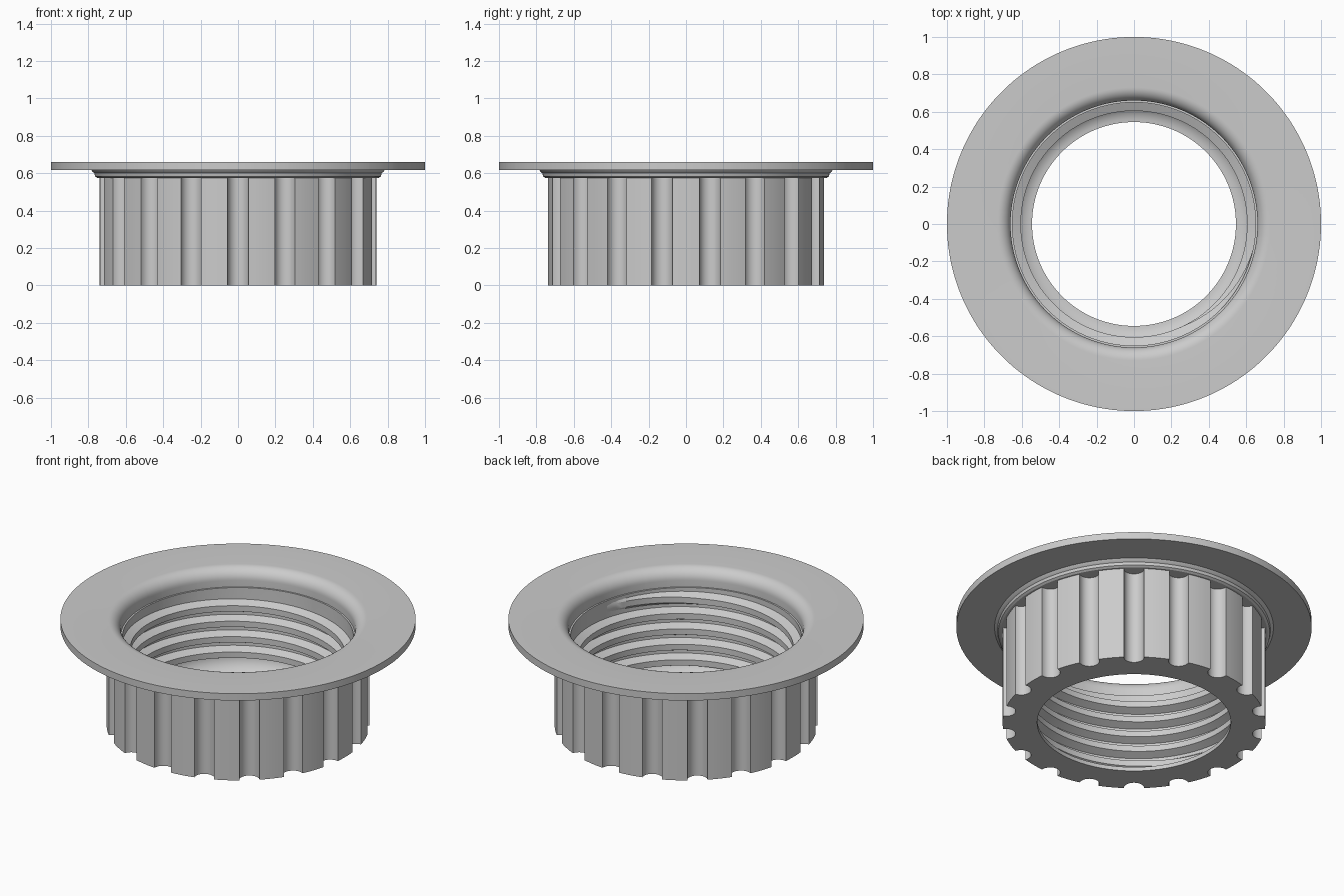
import bpy, bmesh
from math import sin, cos, atan2, hypot, pi, radians, floor

if "Cube" in bpy.data.objects:
    bpy.data.objects.remove(bpy.data.objects["Cube"])

GREY = bpy.data.materials.new("light grey")
GREY.use_nodes = True
colour = (0.6, 0.6, 0.6, 1)
GREY.diffuse_color = colour
GREY.node_tree.nodes["Principled BSDF"].inputs["Base Color"].default_value = colour

GROOVES = 18
BODY_R = 0.74
GROOVE_R = 0.057
ROOT_R, CREST_R = 0.65, 0.605
PITCH = 0.096


def skin(name, rings, close_around):
    """Join neighbouring rings of points with quads; each ring is closed."""
    bm = bmesh.new()
    rows = [[bm.verts.new(p) for p in ring] for ring in rings]
    n = len(rows[0])
    pairs = list(zip(rows, rows[1:]))
    if close_around:
        pairs.append((rows[-1], rows[0]))
    for a, b in pairs:
        for i in range(n):
            j = (i + 1) % n
            bm.faces.new((a[i], a[j], b[j], b[i]))
    if not close_around:
        bm.faces.new(rows[0])
        bm.faces.new(rows[-1])
    bmesh.ops.recalc_face_normals(bm, faces=bm.faces)
    mesh = bpy.data.meshes.new(name)
    bm.to_mesh(mesh)
    bm.free()
    mesh.materials.append(GREY)
    obj = bpy.data.objects.new(name, mesh)
    bpy.context.collection.objects.link(obj)
    bpy.ops.object.select_all(action="DESELECT")
    bpy.context.view_layer.objects.active = obj
    obj.select_set(True)
    bpy.ops.object.shade_smooth_by_angle(angle=radians(28))
    return obj


def arc(cx, cz, r, start, end, steps=10):
    angles = [radians(start + (end - start) * i / steps) for i in range(steps + 1)]
    return [(cx + r * cos(a), cz + r * sin(a)) for a in angles]


# Fluted outline: half-round grooves with plain arcs between them
outline = []
step = 2 * pi / GROOVES
for k in range(GROOVES):
    mid = -pi / 2 + k * step
    edge = atan2(GROOVE_R, BODY_R)
    outline.append((mid - edge - 0.0005, BODY_R))
    for i in range(11):
        t = pi * i / 10
        x = BODY_R - 0.006 - GROOVE_R * sin(t)
        y = -GROOVE_R * cos(t)
        outline.append((mid + atan2(y, x), hypot(x, y)))
    gap = step - 2 * edge
    for i in range(5):
        outline.append((mid + edge + 0.0005 + (gap - 0.001) * i / 5, BODY_R))


def circle(r, z):
    return [(r * cos(a), r * sin(a), z) for a, _ in outline]


def fluted(z):
    return [(r * cos(a), r * sin(a), z) for a, r in outline]


# Body, collar, flange and bore as one closed turned shell
collar = [(0.752, 0.575), (0.764, 0.583), (0.768, 0.6), (0.776, 0.606), (0.785, 0.617)]
flange = [(1.0, 0.617), (1.0, 0.66)]
mouth = arc(0.73, 0.59, 0.07, 90, 180)
bore = [(0.66, 0.55), (ROOT_R, 0.55)]
lip = arc(0.545, 0.13, 0.105, 0, -90)
shell = [circle(0.545, 0), fluted(0), fluted(0.575)]
shell += [circle(r, z) for r, z in collar + flange + mouth + bore + lip]
skin("flanged_body", shell, True)

# Internal screw thread, fading out at both ends
TURNS = 4.5
SEGMENTS = 96
END_ANGLE = radians(-10)
TOP_Z = 0.5
count = floor(TURNS * SEGMENTS)
thread = []
for i in range(count + 1):
    left = (count - i) / SEGMENTS
    a = END_ANGLE - left * 2 * pi
    z = TOP_Z - left * PITCH
    fade = min(1, left / 0.15, i / SEGMENTS / 0.15)
    crest = ROOT_R + 0.002 - (ROOT_R + 0.002 - CREST_R) * fade
    back = ROOT_R + 0.008
    section = [(back, -0.043), (crest, -0.018), (crest, 0.018), (back, 0.043)]
    thread.append([(r * cos(a), r * sin(a), z + dz) for r, dz in section])
skin("screw_thread", thread, False)
